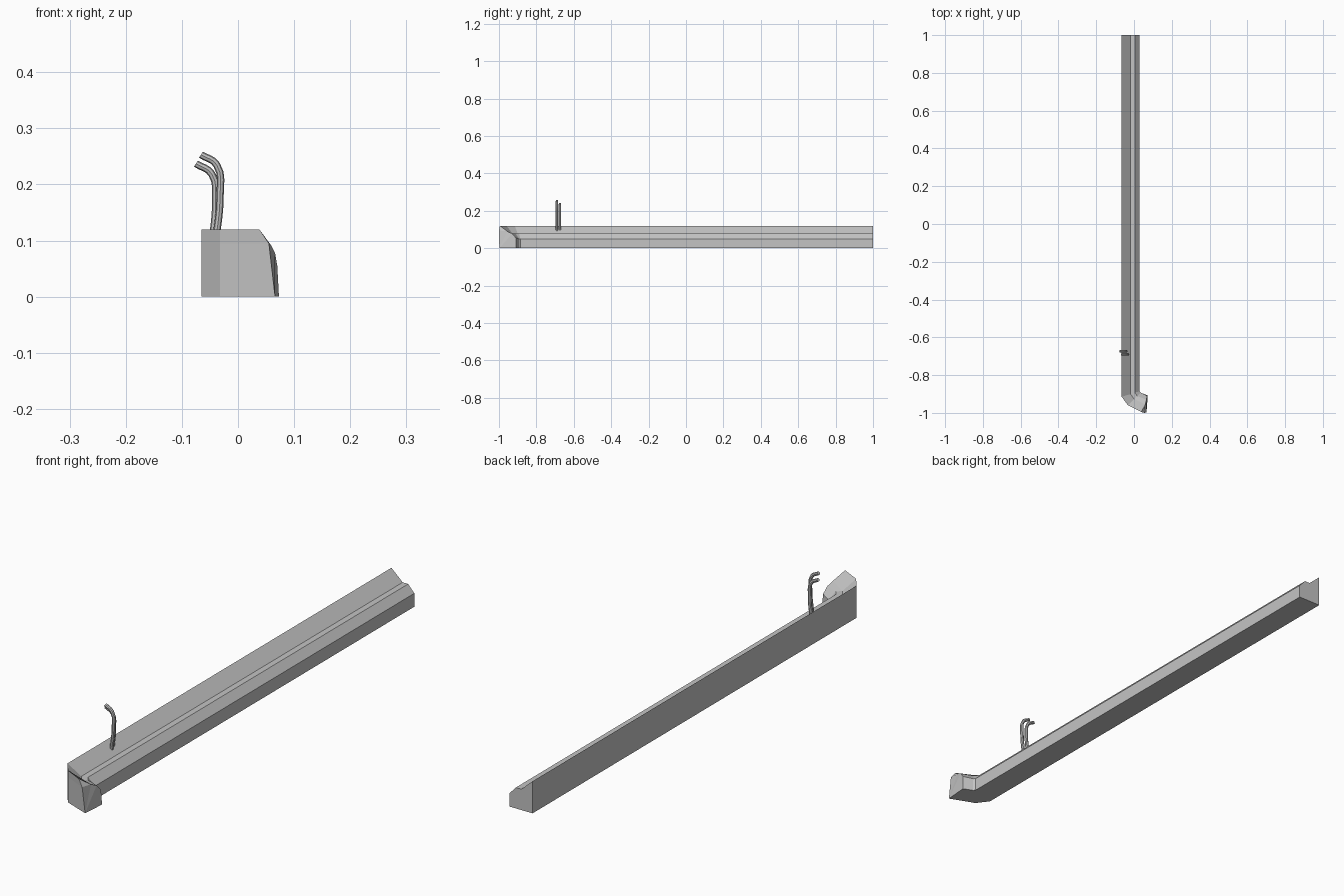
import bpy, bmesh
from mathutils import Vector

cube = bpy.data.objects.get("Cube")
if cube:
    bpy.data.objects.remove(cube, do_unlink=True)

grey = bpy.data.materials.new("light grey")
grey.use_nodes = True
colour = (0.55, 0.55, 0.55, 1)
grey.diffuse_color = colour
grey.node_tree.nodes["Principled BSDF"].inputs["Base Color"].default_value = colour

# Trim profile: (fraction from rear wall to lip, height)
PROFILE = [(0, 0), (0, 0.095), (0, 0.12), (0.49, 0.078),
           (0.73, 0.078), (1, 0.05), (1, 0)]


def section(back, front):
    a, b = Vector(back), Vector(front)
    return [(*a.lerp(b, t), z) for t, z in PROFILE]


# Straight run, then the mitred return around the corner
sections = [
    section((-0.065, 1), (0.03, 1)),
    section((-0.065, -0.915), (0.03, -0.885)),
    section((-0.032, -0.96), (0.036, -0.893)),
]
# Rounded-off end of the return
sections.append([
    (0.066, -0.998, 0), (0.055, -1, 0.095), (0.038, -0.995, 0.12),
    (0.06, -0.955, 0.09), (0.066, -0.93, 0.078),
    (0.07, -0.91, 0.055), (0.073, -0.908, 0),
])

bm = bmesh.new()
rings = [[bm.verts.new(p) for p in s] for s in sections]
n = len(PROFILE)
for r, s in zip(rings, rings[1:]):
    for i in range(n):
        j = (i + 1) % n
        bm.faces.new((r[i], r[j], s[j], s[i]))
bm.faces.new(rings[0])
bm.faces.new(rings[-1])
bmesh.ops.triangulate(bm, faces=[f for f in bm.faces if len(f.verts) > 4])
bmesh.ops.recalc_face_normals(bm, faces=bm.faces)
mesh = bpy.data.meshes.new("trim_bar")
bm.to_mesh(mesh)
bm.free()
mesh.materials.append(grey)
bar = bpy.data.objects.new("trim_bar", mesh)
bpy.context.collection.objects.link(bar)


# Two bent cables rising from the sloped top
def cable(name, y, path):
    curve = bpy.data.curves.new(name, "CURVE")
    curve.dimensions = "3D"
    curve.bevel_depth = 0.0065
    curve.bevel_resolution = 2
    curve.resolution_u = 4
    curve.use_fill_caps = True
    spline = curve.splines.new("BEZIER")
    spline.bezier_points.add(len(path) - 1)
    for p, (x, z) in zip(spline.bezier_points, path):
        p.co = (x, y, z)
        p.handle_left_type = p.handle_right_type = "AUTO"
    curve.materials.append(grey)
    ob = bpy.data.objects.new(name, curve)
    bpy.context.collection.objects.link(ob)
    bpy.ops.object.select_all(action="DESELECT")
    ob.select_set(True)
    bpy.context.view_layer.objects.active = ob
    bpy.ops.object.convert(target="MESH")
    bpy.ops.object.shade_smooth_by_angle()


cable("tall_cable", -0.69, [(-0.041, 0.09), (-0.032, 0.18), (-0.038, 0.235), (-0.066, 0.253)])
cable("short_cable", -0.674, [(-0.047, 0.09), (-0.04, 0.17), (-0.047, 0.219), (-0.075, 0.237)])
